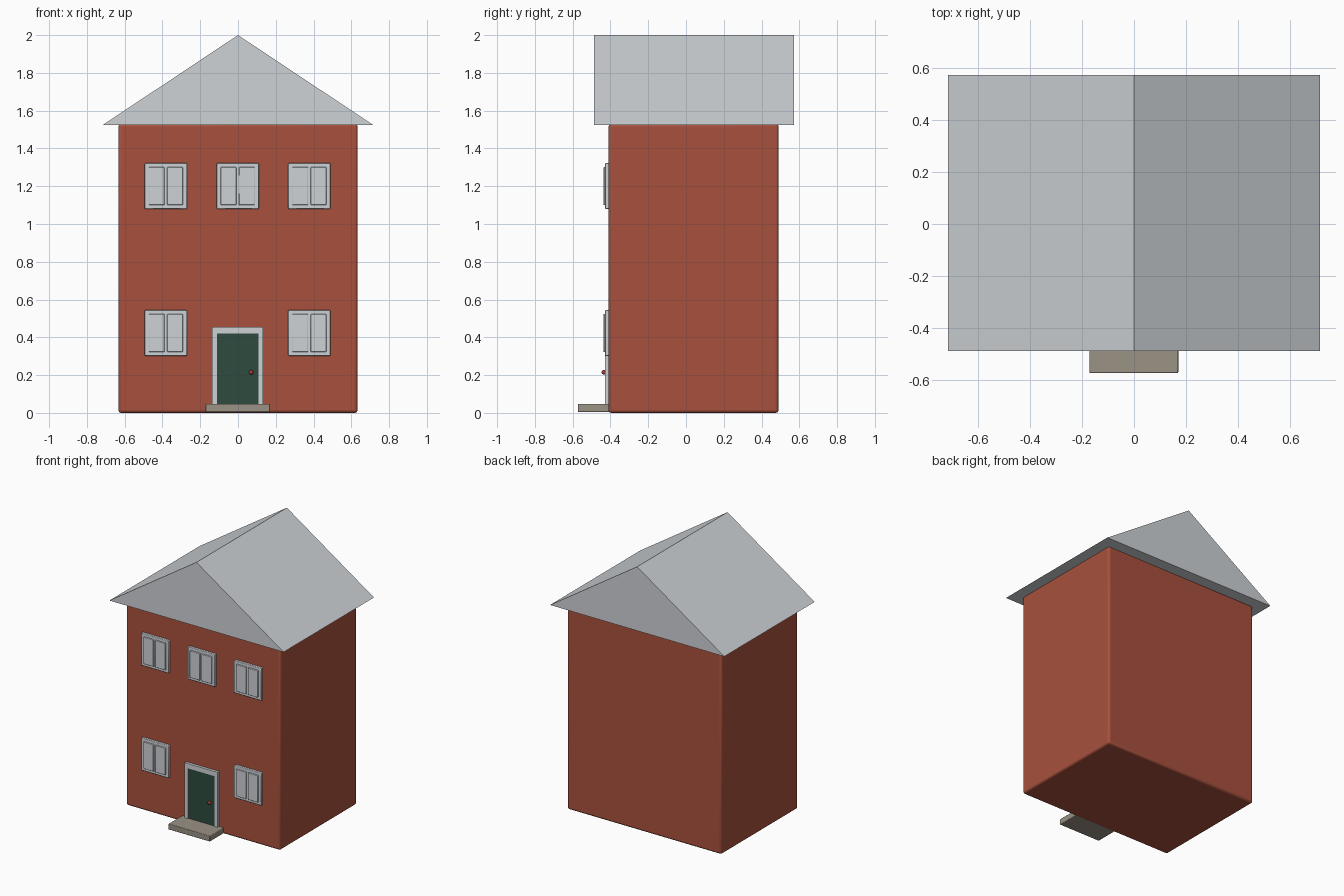
import bpy
import bmesh

cube = bpy.data.objects.get("Cube")
if cube:
    bpy.data.objects.remove(cube, do_unlink=True)


def material(name, rgb):
    linear = [((c / 255 + 0.055) / 1.055) ** 2.4 for c in rgb] + [1]
    mat = bpy.data.materials.new(name)
    mat.use_nodes = True
    mat.diffuse_color = linear
    mat.node_tree.nodes["Principled BSDF"].inputs["Base Color"].default_value = linear
    return mat


BRICK = material("brick red", (168, 81, 61))
GREY = material("pale grey", (206, 210, 214))
GREEN = material("dark green", (46, 75, 62))
STONE = material("warm stone", (155, 146, 133))
KNOB = material("knob red", (165, 66, 50))


def finish(obj, name, mat, bevel=0, segments=2):
    obj.name = name
    obj.data.materials.append(mat)
    if bevel:
        mod = obj.modifiers.new("Soft edges", "BEVEL")
        mod.width = bevel
        mod.segments = segments
    bpy.ops.object.select_all(action="DESELECT")
    obj.select_set(True)
    bpy.context.view_layer.objects.active = obj
    bpy.ops.object.shade_smooth_by_angle()
    return obj


def box(name, mat, x, y, z, bevel=0, segments=2):
    """Box from (min, max) ranges along each axis."""
    bpy.ops.mesh.primitive_cube_add(size=1)
    obj = bpy.context.object
    for v in obj.data.vertices:
        v.co = [(a + b) / 2 + c * (b - a) for (a, b), c in zip((x, y, z), v.co)]
    return finish(obj, name, mat, bevel, segments)


FRONT = -0.41

# Walls
box("walls", BRICK, (-0.633, 0.633), (FRONT, 0.49), (0, 1.53), 0.015, 3)

# Gable roof: triangle extruded from front to back
bm = bmesh.new()
gable = bm.faces.new([bm.verts.new(p) for p in
                      ((-0.715, -0.487, 1.525), (0.715, -0.487, 1.525), (0, -0.487, 2))])
sides = bmesh.ops.extrude_face_region(bm, geom=[gable])["geom"]
bmesh.ops.translate(bm, vec=(0, 1.06, 0),
                    verts=[g for g in sides if isinstance(g, bmesh.types.BMVert)])
bmesh.ops.recalc_face_normals(bm, faces=bm.faces)
mesh = bpy.data.meshes.new("roof")
bm.to_mesh(mesh)
bm.free()
roof = bpy.data.objects.new("roof", mesh)
bpy.context.collection.objects.link(roof)
finish(roof, "roof", GREY)


# Windows: a backing frame with two raised sashes
def window(name, x, z):
    box(name + "_frame", GREY, (x - 0.112, x + 0.112), (FRONT - 0.018, FRONT + 0.01),
        (z - 0.121, z + 0.121), 0.004)
    for side, s in (("right", -1), ("left", 1)):
        inner, outer = x + s * 0.007, x + s * 0.09
        box(f"{name}_{side}_sash", GREY, (min(inner, outer), max(inner, outer)),
            (FRONT - 0.027, FRONT - 0.01), (z - 0.1, z + 0.1), 0.003)


for label, x in (("right", -0.382), ("middle", -0.002), ("left", 0.378)):
    window("upper_" + label + "_window", x, 1.201)
    if label != "middle":
        window("lower_" + label + "_window", x, 0.423)

# Door with its surround
box("door", GREEN, (-0.112, 0.11), (FRONT - 0.014, FRONT + 0.01), (0.04, 0.422))
for label, x in (("right", (-0.137, -0.11)), ("left", (0.108, 0.133))):
    box("door_jamb_" + label, GREY, x, (FRONT - 0.02, FRONT + 0.01), (0.04, 0.455))
box("door_lintel", GREY, (-0.112, 0.11), (FRONT - 0.02, FRONT + 0.01), (0.42, 0.455))

# Door knob
bpy.ops.mesh.primitive_uv_sphere_add(segments=16, ring_count=10, radius=0.012,
                                     location=(0.07, FRONT - 0.025, 0.215))
finish(bpy.context.object, "door_knob", KNOB)

# Doorstep
box("doorstep", STONE, (-0.171, 0.17), (-0.573, FRONT + 0.01), (0.005, 0.047), 0.004)
